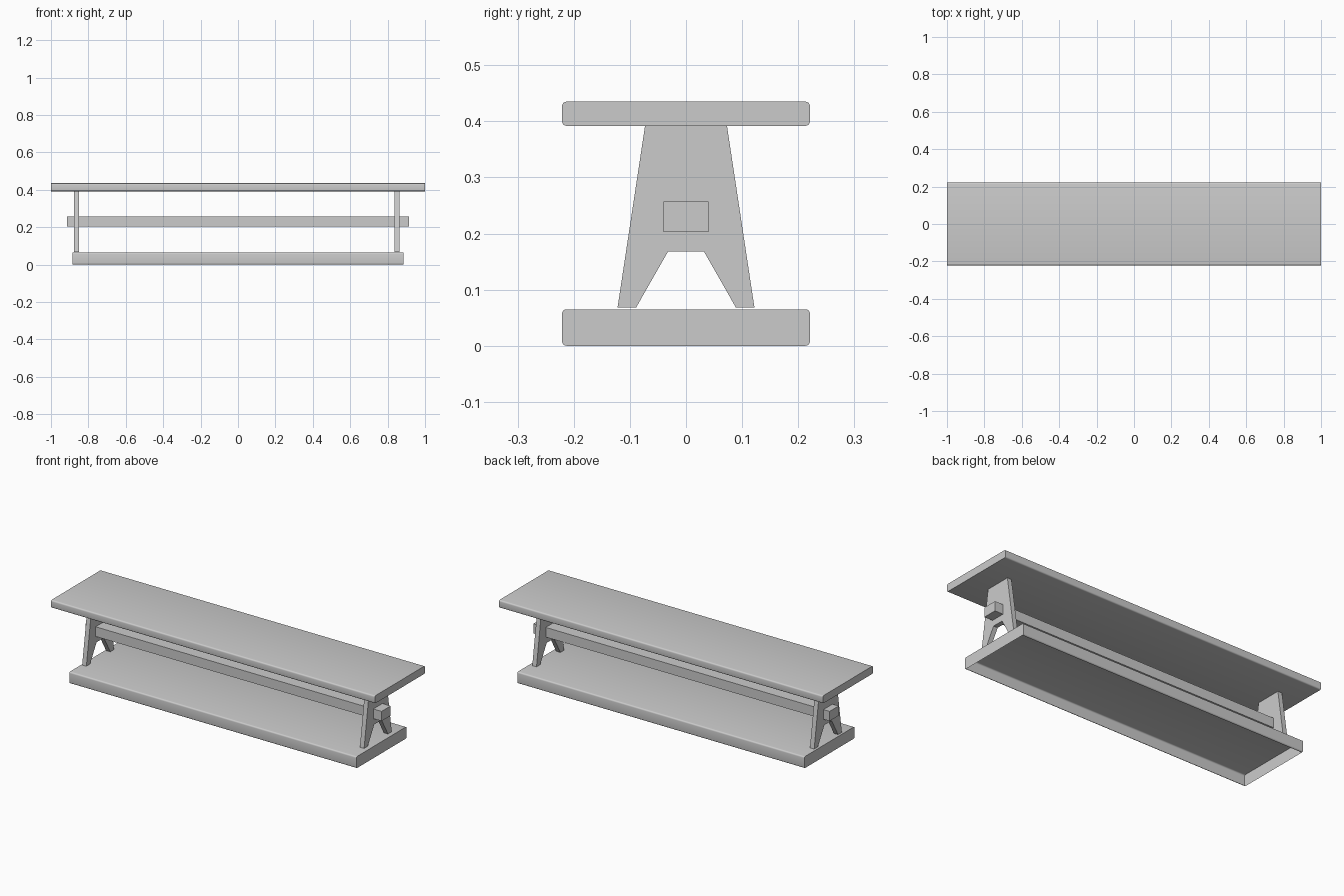
import bpy, bmesh, math

if "Cube" in bpy.data.objects:
    bpy.data.objects.remove(bpy.data.objects["Cube"])


def extrude_x(name, profile, x0, x1, open_bottom=False):
    """Extrude a closed (y, z) outline along x."""
    bm = bmesh.new()
    face = bm.faces.new([bm.verts.new((x0, y, z)) for y, z in profile])
    out = bmesh.ops.extrude_face_region(bm, geom=[face], use_keep_orig=True)
    moved = [v for v in out["geom"] if isinstance(v, bmesh.types.BMVert)]
    bmesh.ops.translate(bm, verts=moved, vec=(x1 - x0, 0, 0))
    bmesh.ops.recalc_face_normals(bm, faces=bm.faces[:])
    if open_bottom:
        under = [f for f in bm.faces if f.normal.z < -0.99]
        bmesh.ops.delete(bm, geom=under, context='FACES_ONLY')
    mesh = bpy.data.meshes.new(name)
    bm.to_mesh(mesh)
    bm.free()
    obj = bpy.data.objects.new(name, mesh)
    bpy.context.collection.objects.link(obj)
    return obj


def rounded(half_y, z0, z1, r, steps=4):
    """Rectangle outline with small rounded corners."""
    pts = []
    corners = [(half_y - r, z1 - r), (-half_y + r, z1 - r),
               (-half_y + r, z0 + r), (half_y - r, z0 + r)]
    for i, (cy, cz) in enumerate(corners):
        for k in range(steps + 1):
            a = math.pi / 2 * (i + k / steps)
            pts.append((cy + r * math.cos(a), cz + r * math.sin(a)))
    return pts


def smooth(obj):
    bpy.context.view_layer.objects.active = obj
    obj.select_set(True)
    bpy.ops.object.shade_smooth_by_angle(angle=math.radians(35))
    obj.select_set(False)


# Seat plank and hollow-bottomed base plank
smooth(extrude_x("seat", rounded(0.221, 0.392, 0.435, 0.008), -1.0, 1.0))
smooth(extrude_x("base", rounded(0.221, 0.0, 0.065, 0.008), -0.886, 0.886, open_bottom=True))

# Tapered end legs with a notch between the feet
half = [(0.073, 0.392), (0.122, 0.068), (0.089, 0.068), (0.032, 0.168)]
leg = half + [(-y, z) for y, z in reversed(half)]
extrude_x("left_leg", leg, -0.877, -0.851)
extrude_x("right_leg", leg, 0.838, 0.864)

# Stretcher beam passing through both legs
extrude_x("stretcher", [(-0.04, 0.203), (0.04, 0.203), (0.04, 0.257), (-0.04, 0.257)], -0.915, 0.915)
